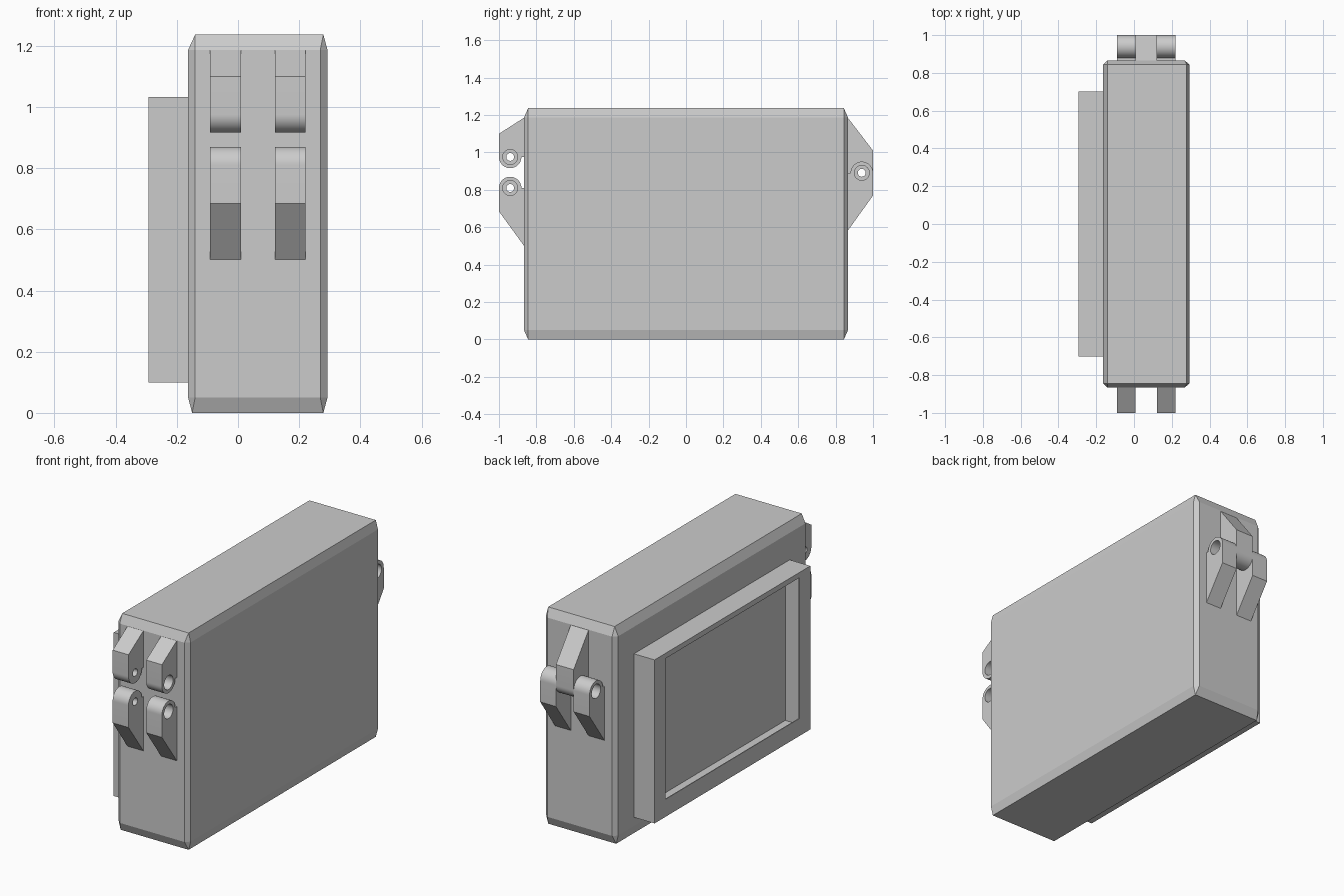
import bpy, bmesh, math
from mathutils import Matrix, Vector

if "Cube" in bpy.data.objects:
    bpy.data.objects.remove(bpy.data.objects["Cube"])

grey = bpy.data.materials.new("plain grey")
grey.diffuse_color = (0.6, 0.6, 0.6, 1)
grey.use_nodes = True
grey.node_tree.nodes["Principled BSDF"].inputs["Base Color"].default_value = grey.diffuse_color


def make(name, bm):
    bmesh.ops.recalc_face_normals(bm, faces=bm.faces[:])
    me = bpy.data.meshes.new(name)
    bm.to_mesh(me)
    bm.free()
    me.materials.append(grey)
    ob = bpy.data.objects.new(name, me)
    bpy.context.collection.objects.link(ob)
    return ob


def box(name, lo, hi):
    lo, hi = Vector(lo), Vector(hi)
    bm = bmesh.new()
    bmesh.ops.create_cube(bm, size=1, matrix=Matrix.Translation((lo + hi) / 2)
                          @ Matrix.Diagonal((*(hi - lo), 1)))
    return make(name, bm)


def activate(ob):
    bpy.ops.object.select_all(action='DESELECT')
    ob.select_set(True)
    bpy.context.view_layer.objects.active = ob


def cut(ob, cutter):
    cutter.hide_render = True
    mod = ob.modifiers.new("cut", 'BOOLEAN')
    mod.operation = 'DIFFERENCE'
    mod.solver = 'EXACT'
    mod.object = cutter
    activate(ob)
    bpy.ops.object.modifier_apply(modifier=mod.name)
    bpy.data.objects.remove(cutter, do_unlink=True)


# Case body: hull of the inset faces gives the uneven chamfers
def case_body():
    bm = bmesh.new()
    slabs = [((-0.163, 0.2925), (-0.844, 0.844), (0.05, 1.187)),   # sides
             ((-0.14, 0.269), (-0.866, 0.866), (0.05, 1.187)),     # front and back
             ((-0.14, 0.279), (-0.844, 0.844), (1.237,)),          # top
             ((-0.15, 0.279), (-0.844, 0.844), (0.0,))]            # bottom
    for xs, ys, zs in slabs:
        for x in xs:
            for y in ys:
                for z in zs:
                    bm.verts.new((x, y, z))
    bmesh.ops.convex_hull(bm, input=bm.verts[:])
    loose = [v for v in bm.verts if not v.link_faces]
    bmesh.ops.delete(bm, geom=loose, context='VERTS')
    bmesh.ops.dissolve_limit(bm, angle_limit=0.01, verts=bm.verts[:], edges=bm.edges[:])
    return make("case_body", bm)


body = case_body()

# Raised side frame: thin front plate with a window into a wider cavity
frame = box("side_frame", (-0.293, -0.702, 0.10), (-0.155, 0.702, 1.033))
cut(frame, box("window_cutter", (-0.40, -0.605, 0.20), (-0.20, 0.605, 1.003)))
for part in (frame, body):
    cut(part, box("cavity_cutter", (-0.288, -0.687, 0.118), (-0.146, 0.687, 1.02)))


# Hinge and latch lugs: sloped arm with a rounded, drilled eye
def lug(name, side, x0, x1, root, tip, eye, hole):
    d = 1 if eye > tip else -1
    prof = [(0.864, root), (1.0, tip)]
    n = 24
    for i in range(n + 1):
        a = math.pi * i / n
        prof.append((0.94 + 0.06 * math.cos(a), eye + d * 0.06 * math.sin(a)))
    prof.append((0.864, eye))
    bm = bmesh.new()
    face = bm.faces.new([bm.verts.new((x0, side * y, z)) for y, z in prof])
    ext = bmesh.ops.extrude_face_region(bm, geom=[face], use_keep_orig=True)
    bmesh.ops.translate(bm, vec=(x1 - x0, 0, 0),
                        verts=[g for g in ext["geom"] if isinstance(g, bmesh.types.BMVert)])
    ob = make(name, bm)
    bm = bmesh.new()
    bmesh.ops.create_cone(bm, cap_ends=True, segments=32, radius1=hole, radius2=hole,
                          depth=x1 - x0 + 0.1,
                          matrix=Matrix.Translation(((x0 + x1) / 2, side * 0.94, eye))
                          @ Matrix.Rotation(math.pi / 2, 4, 'Y'))
    cut(ob, make("pin_cutter", bm))
    activate(ob)
    bpy.ops.object.shade_smooth_by_angle(angle=math.radians(25))


left, middle, right = (-0.091, 0.009), (0.009, 0.121), (0.121, 0.220)
for label, xs, hole in (("left", left, 0.021), ("right", right, 0.04)):
    lug("front_upper_lug_" + label, -1, *xs, 1.187, 1.10, 0.976, hole)
    lug("front_lower_lug_" + label, -1, *xs, 0.498, 0.685, 0.81, hole)
    lug("back_lower_lug_" + label, 1, *xs, 0.58, 0.77, 0.891, 0.04)
lug("back_upper_lug", 1, *middle, 1.187, 1.01, 0.891, 0.021)
